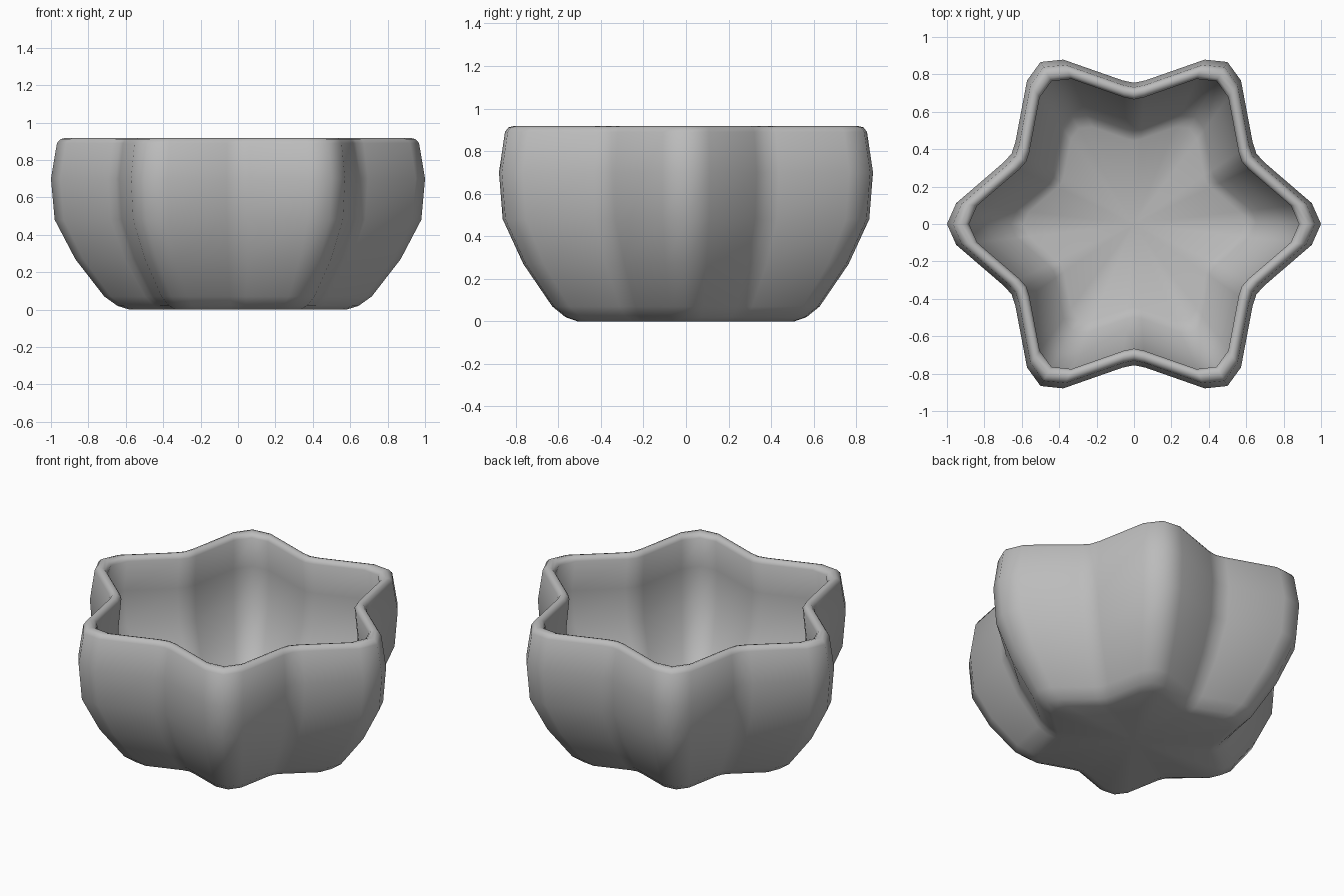
import bpy, bmesh
from math import radians, cos, sin

cube = bpy.data.objects.get("Cube")
if cube:
    bpy.data.objects.remove(cube, do_unlink=True)

# Single clay colour
clay = bpy.data.materials.new("grey clay")
clay.use_nodes = True
grey = (0.5, 0.5, 0.5, 1)
clay.diffuse_color = grey
clay.node_tree.nodes["Principled BSDF"].inputs["Base Color"].default_value = grey

# One lobe of the star: (angle, relative radius) from valley to valley
LOBE = [(-30, 0.755), (-25.5, 0.77), (-6.7, 0.957), (0, 1.0), (6.7, 0.957), (25.5, 0.77)]
star = [(radians(60 * i + a), r) for i in range(6) for a, r in LOBE]

# Wall section: (radius, height) up the outside, over the rim, down the inside
SECTION = [(0.58, 0.0), (0.645, 0.02), (0.715, 0.07), (0.87, 0.27), (0.98, 0.48),
           (1.0, 0.70), (0.968, 0.89), (0.95, 0.911), (0.925, 0.917), (0.90, 0.911),
           (0.882, 0.89), (0.905, 0.70), (0.885, 0.49), (0.79, 0.30),
           (0.66, 0.13), (0.59, 0.09)]

# Loft the star along the section
bm = bmesh.new()
rings = [[bm.verts.new((s * r * cos(a), s * r * sin(a), z)) for a, r in star]
         for s, z in SECTION]
count = len(star)
for low, high in zip(rings, rings[1:]):
    for i in range(count):
        j = (i + 1) % count
        bm.faces.new((low[i], low[j], high[j], high[i]))

# Underside and inner floor as fans around a centre point
for ring, z in ((rings[0], 0.0), (rings[-1], 0.09)):
    centre = bm.verts.new((0, 0, z))
    for i in range(count):
        bm.faces.new((centre, ring[i], ring[(i + 1) % count]))
bmesh.ops.recalc_face_normals(bm, faces=bm.faces[:])
for face in bm.faces:
    face.smooth = True

mesh = bpy.data.meshes.new("star_bowl")
bm.to_mesh(mesh)
bm.free()
mesh.materials.append(clay)
bowl = bpy.data.objects.new("star_bowl", mesh)
bpy.context.collection.objects.link(bowl)
